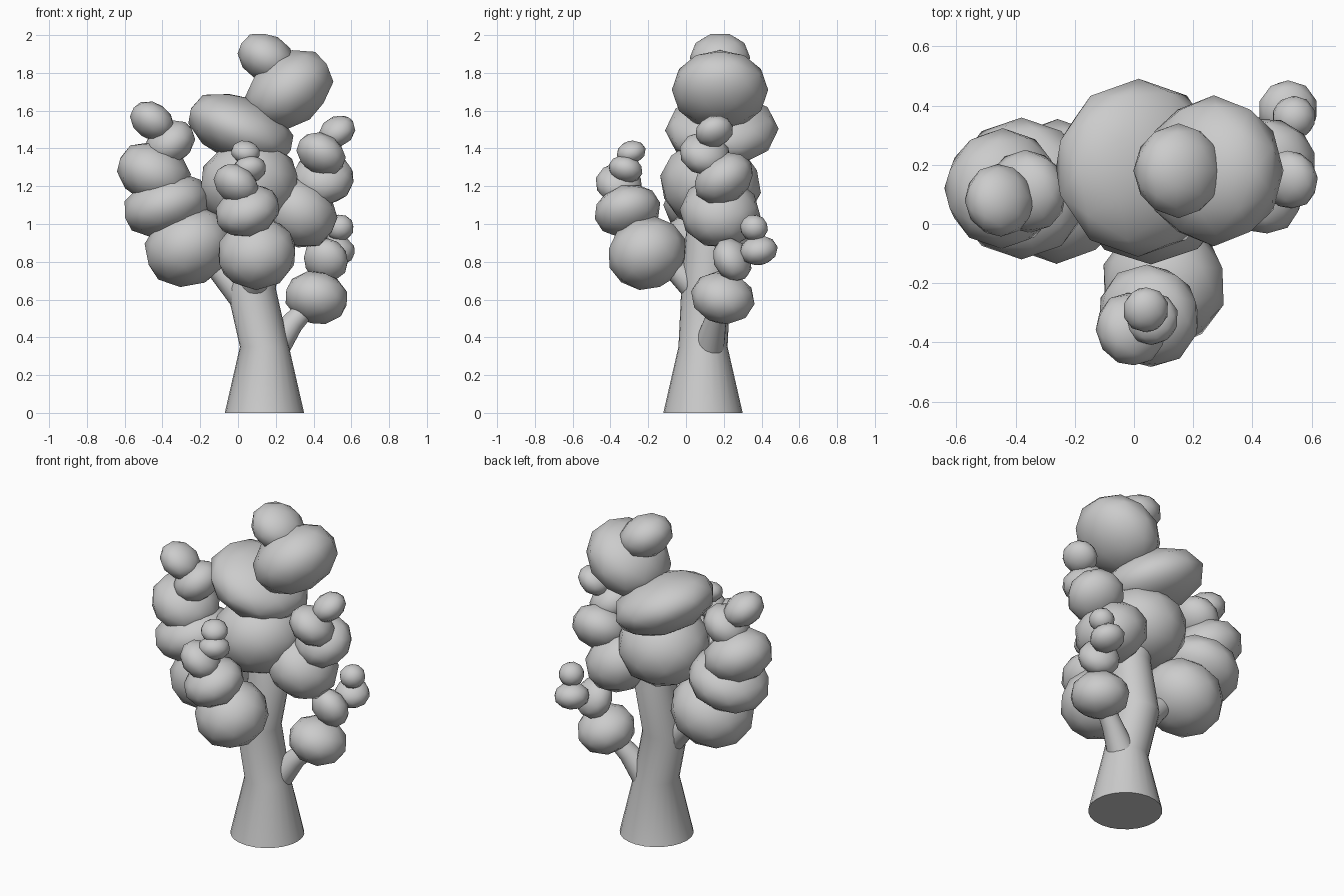
import bpy, bmesh, math
from mathutils import Vector

if "Cube" in bpy.data.objects:
    bpy.data.objects.remove(bpy.data.objects["Cube"])

UP = Vector((0, 0, 1))


def tube(name, pts, radii, sides=24, level=False):
    """Loft circles along points; level keeps the rings horizontal."""
    bm = bmesh.new()
    axis = UP if level else Vector(pts[-1]) - Vector(pts[0])
    turn = UP.rotation_difference(axis)
    rings = []
    for p, r in zip(pts, radii):
        angles = (2 * math.pi * k / sides for k in range(sides))
        rings.append([bm.verts.new(Vector(p) + turn @ Vector((r * math.cos(t), r * math.sin(t), 0)))
                      for t in angles])
    for low, high in zip(rings, rings[1:]):
        for k in range(sides):
            n = (k + 1) % sides
            bm.faces.new((low[k], low[n], high[n], high[k])).smooth = True
    bm.faces.new(rings[0][::-1])
    bm.faces.new(rings[-1])
    mesh = bpy.data.meshes.new(name)
    bm.to_mesh(mesh)
    bm.free()
    bpy.context.collection.objects.link(bpy.data.objects.new(name, mesh))


def puff(name, centre, axis, size, flat=0.78, lift=0.2):
    """Low-poly foliage ball, flattened along its growth axis (lift turns it level)."""
    bpy.ops.mesh.primitive_ico_sphere_add(subdivisions=2, radius=1.02, location=centre)
    ob = bpy.context.object
    ob.name = name
    ob.scale = (size, size, size * flat)
    ob.rotation_euler = UP.rotation_difference(axis + UP * lift).to_euler()
    bpy.ops.object.shade_smooth()


def foliage(name, puffs):
    """Stack of puffs, each facing the next; the last one leans back the other way."""
    centres = [Vector(p[:3]) for p in puffs]
    steps = [(b - a).normalized() for a, b in zip(centres, centres[1:])]
    steps.append(Vector((-steps[-1].x, -steps[-1].y, steps[-1].z)))
    for i, (c, p, d) in enumerate(zip(centres, puffs, steps), 1):
        puff(f"{name}_foliage_{i}", c, d, *p[3:])


def limb(name, foot, puffs):
    """Tapered, slightly arched branch from the trunk into the first puff, plus its foliage."""
    a, b = Vector(foot), Vector(puffs[0][:3])
    tube(f"{name}_branch", [a, (a + b) / 2 + UP * 0.02, b], [0.09, 0.06, 0.045])
    foliage(name, puffs)


# Trunk with flared foot and its crown
tube("trunk", [(.14, .09, 0), (.14, .09, .35), (.07, .105, .66), (.13, .12, .95), (.08, .13, 1.2)],
     [.21, .13, .13, .12, .08], level=True)
foliage("crown", [(.06, .13, 1.21, .265, .88), (.015, .19, 1.5, .295, .58, 1.2),
                  (.27, .18, 1.71, .25, .75, 0), (.15, .18, 1.88, .157)])

# Side limbs: foot on the trunk, then puffs as x, y, z, size (and flatness)
limb("left", (.05, .1, .6),
     [(-.26, .11, .88, .24, .85), (-.38, .12, 1.1, .235, .68), (-.445, .12, 1.27, .2),
      (-.36, .11, 1.43, .14), (-.455, .08, 1.545, .122)])
limb("front", (.08, .1, .62),
     [(.1, -.205, .845, .21, .9), (.05, -.31, 1.07, .175, .75), (-.01, -.355, 1.21, .125),
      (.06, -.32, 1.29, .09), (.04, -.29, 1.38, .077)])
limb("right", (.13, .12, .9),
     [(.32, .18, 1.06, .21, .85), (.45, .2, 1.24, .165), (.44, .1, 1.37, .135), (.525, .15, 1.49, .1)])
limb("low_right", (.16, .11, .3),
     [(.415, .195, .61, .168, .82), (.465, .245, .81, .12), (.52, .385, .86, .1), (.54, .36, .98, .073, .95)])
